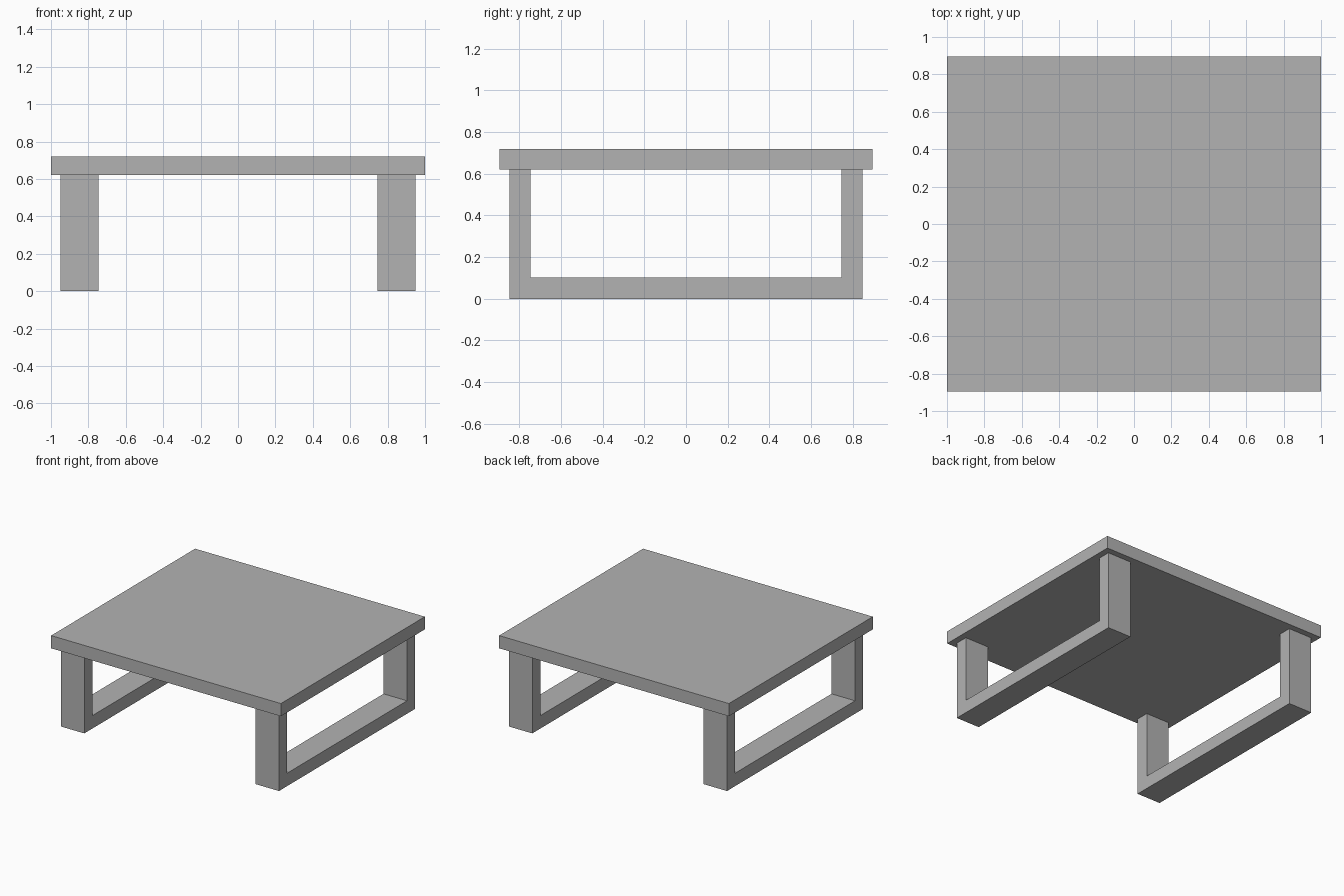
import bpy
import bmesh
from mathutils import Vector

cube = bpy.data.objects.get("Cube")
if cube:
    bpy.data.objects.remove(cube, do_unlink=True)

# Main dimensions
TOP_X, TOP_Y = 1.0, 0.895
TOP_Z, HEIGHT = 0.62, 0.72
LEG_IN, LEG_OUT = 0.745, 0.95
FRAME_Y, BAR = 0.847, 0.102

grey = bpy.data.materials.new("plain_grey")
grey.use_nodes = True
colour = (0.45, 0.45, 0.45, 1.0)
grey.diffuse_color = colour
grey.node_tree.nodes["Principled BSDF"].inputs["Base Color"].default_value = colour


def extruded(name, profile, direction):
    """Solid made by sweeping a closed flat profile along a direction."""
    bm = bmesh.new()
    face = bm.faces.new([bm.verts.new(p) for p in profile])
    swept = bmesh.ops.extrude_face_region(bm, geom=[face], use_keep_orig=True)
    moved = [g for g in swept["geom"] if isinstance(g, bmesh.types.BMVert)]
    bmesh.ops.translate(bm, verts=moved, vec=Vector(direction))
    bmesh.ops.recalc_face_normals(bm, faces=bm.faces)
    mesh = bpy.data.meshes.new(name)
    bm.to_mesh(mesh)
    bm.free()
    mesh.materials.append(grey)
    obj = bpy.data.objects.new(name, mesh)
    bpy.context.collection.objects.link(obj)
    return obj


# Table top slab
corners = [(-1, -1), (1, -1), (1, 1), (-1, 1)]
extruded("table_top", [(x * TOP_X, y * TOP_Y, TOP_Z) for x, y in corners],
         (0, 0, HEIGHT - TOP_Z))

# U-shaped leg frames, one on each side
inner = FRAME_Y - BAR
u_shape = [(-FRAME_Y, TOP_Z), (-FRAME_Y, 0), (FRAME_Y, 0), (FRAME_Y, TOP_Z),
           (inner, TOP_Z), (inner, BAR), (-inner, BAR), (-inner, TOP_Z)]
for name, side in (("left_leg_frame", 1), ("right_leg_frame", -1)):
    extruded(name, [(side * LEG_IN, y, z) for y, z in u_shape],
             (side * (LEG_OUT - LEG_IN), 0, 0))
